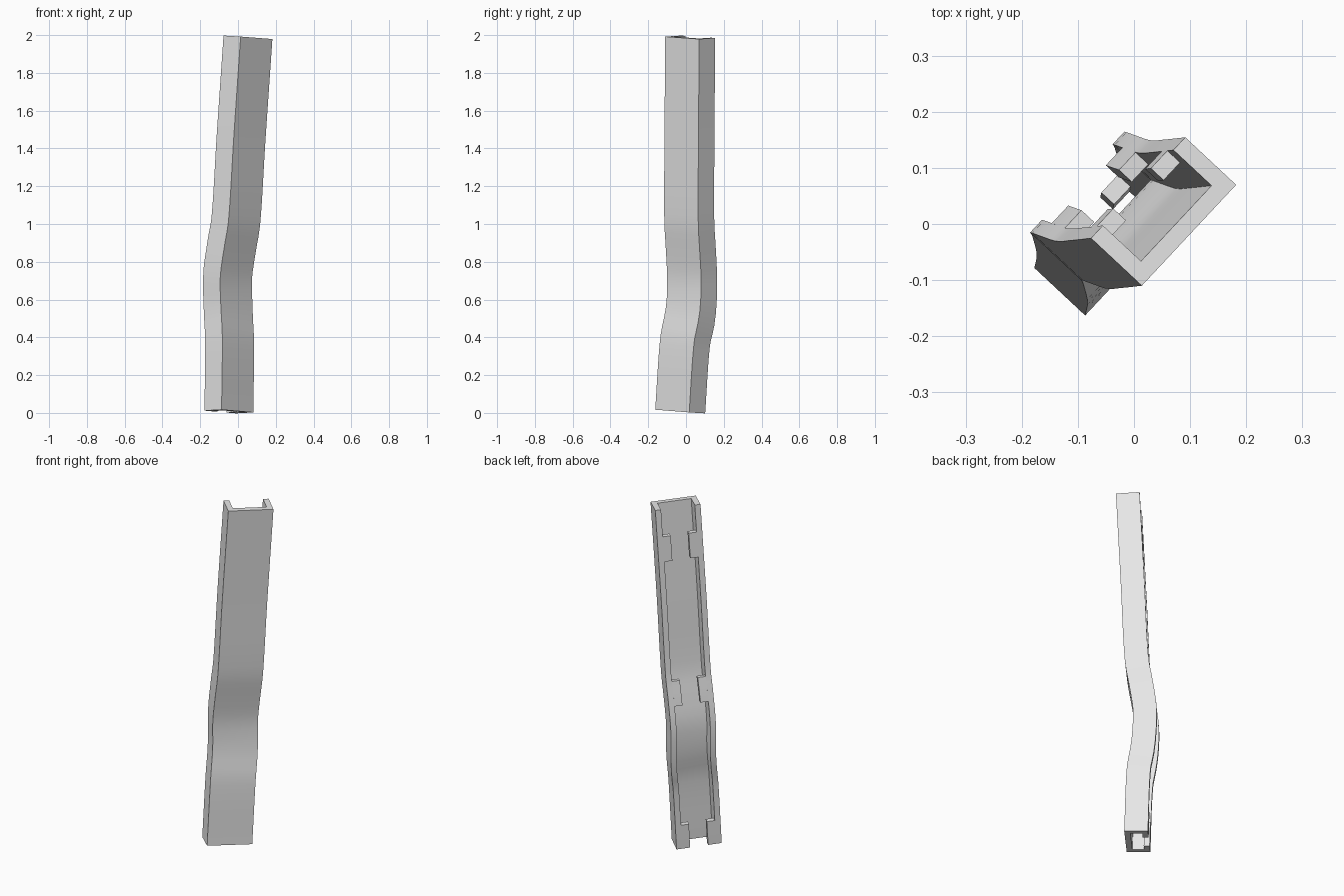
import bpy, bmesh, math
from mathutils import Vector

cube = bpy.data.objects.get("Cube")
if cube:
    bpy.data.objects.remove(cube, do_unlink=True)

grey = bpy.data.materials.new("plain_grey")
grey.use_nodes = True
grey.diffuse_color = (0.8, 0.8, 0.8, 1)
grey.node_tree.nodes["Principled BSDF"].inputs["Base Color"].default_value = (0.8, 0.8, 0.8, 1)

# Bent path followed by the outer corner of the channel
PATH = [Vector(p) for p in (
    (-0.087, -0.163, 0.017), (-0.083, -0.136, 0.4), (-0.091, -0.105, 0.57),
    (-0.094, -0.100, 0.72), (-0.074, -0.107, 0.87), (-0.050, -0.115, 1.02),
    (-0.023, -0.114, 1.45), (0.014, -0.110, 1.992))]
ALONG = Vector((0.683, 0.731, 0))    # across the web
OUT = Vector((-0.731, 0.683, 0))     # toward the open side
WIDTH, DEPTH, WALL, TAB = 0.246, 0.124, 0.031, 0.043


def slope(i):
    a, b = PATH[max(i - 1, 0)], PATH[min(i + 1, len(PATH) - 1)]
    return (b - a) / (b.z - a.z)


def path_at(z):
    """Smooth position and slope at height z."""
    i = 0
    while i < len(PATH) - 2 and z > PATH[i + 1].z:
        i += 1
    a, b = PATH[i], PATH[i + 1]
    h = b.z - a.z
    t = (z - a.z) / h
    c, d = slope(i) * h, slope(i + 1) * h
    k = b - a
    m2, m3 = 3 * k - 2 * c - d, c + d - 2 * k
    pos = a + c * t + m2 * t * t + m3 * t ** 3
    return pos, (c + 2 * m2 * t + 3 * m3 * t * t) / h


def sweep(name, profile, z0, z1, steps):
    """Sweep a closed profile along the path, sections square to it."""
    bm = bmesh.new()
    rings = []
    for s in range(steps + 1):
        pos, tan = path_at(z0 + (z1 - z0) * s / steps)
        ring = []
        for u, n in profile:
            off = ALONG * u + OUT * n
            off.z = -off.dot(Vector((tan.x, tan.y, 0)))
            ring.append(bm.verts.new(pos + off))
        rings.append(ring)
    count = len(profile)
    for low, high in zip(rings, rings[1:]):
        for j in range(count):
            k = (j + 1) % count
            bm.faces.new((low[j], low[k], high[k], high[j]))
    bm.faces.new(rings[0][::-1])
    bm.faces.new(rings[-1])
    bmesh.ops.recalc_face_normals(bm, faces=bm.faces)
    mesh = bpy.data.meshes.new(name)
    bm.to_mesh(mesh)
    bm.free()
    mesh.materials.append(grey)
    obj = bpy.data.objects.new(name, mesh)
    bpy.context.collection.objects.link(obj)
    bpy.ops.object.select_all(action="DESELECT")
    obj.select_set(True)
    bpy.context.view_layer.objects.active = obj
    bpy.ops.object.shade_smooth_by_angle(angle=math.radians(30))
    return obj


# Open channel: web with a flange on each side
bottom, top = PATH[0].z, PATH[-1].z
inner = WIDTH - WALL
channel = [(0, 0), (WIDTH, 0), (WIDTH, DEPTH), (inner, DEPTH),
           (inner, WALL), (WALL, WALL), (WALL, DEPTH), (0, DEPTH)]
sweep("channel", channel, bottom, top, 40)

# Inward tabs at the flange tips, in three pairs
for level, z0, z1 in (("lower", bottom, 0.155), ("middle", 0.85, 0.99), ("upper", 1.69, 1.835)):
    for side, u in (("left", inner - TAB), ("right", WALL)):
        tab = [(u, DEPTH - WALL), (u + TAB, DEPTH - WALL), (u + TAB, DEPTH), (u, DEPTH)]
        sweep(f"{level}_{side}_tab", tab, z0, z1, 4)
